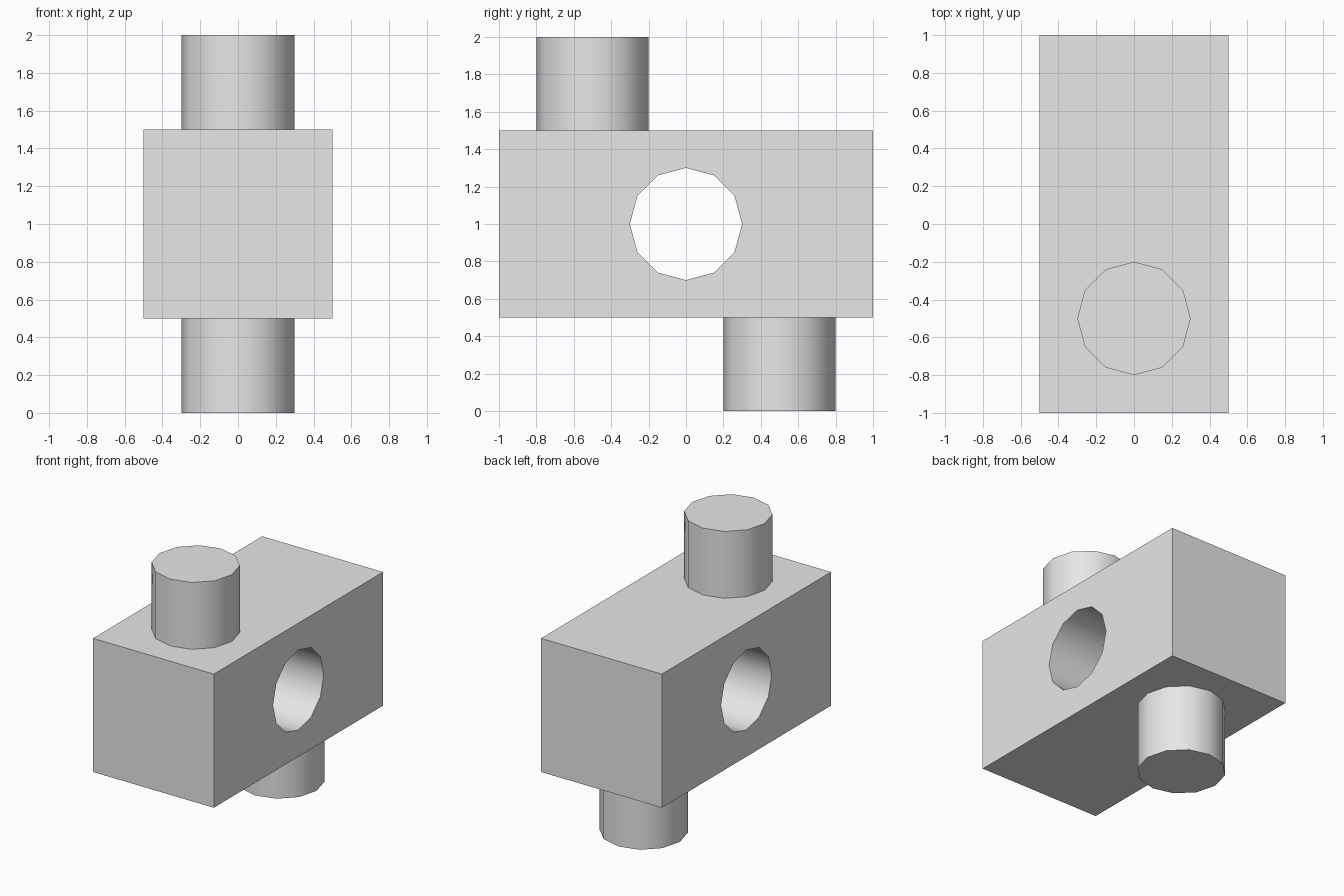
import bpy
from math import radians

if "Cube" in bpy.data.objects:
    bpy.data.objects.remove(bpy.data.objects["Cube"], do_unlink=True)

RADIUS = 0.3
SIDES = 12

grey = bpy.data.materials.new("light grey")
grey.use_nodes = True
grey.diffuse_color = (0.8, 0.8, 0.8, 1)
grey.node_tree.nodes["Principled BSDF"].inputs["Base Color"].default_value = (0.8, 0.8, 0.8, 1)


def cylinder(name, location, depth, rotation=(0, 0, 0)):
    bpy.ops.mesh.primitive_cylinder_add(
        vertices=SIDES, radius=RADIUS, depth=depth, location=location, rotation=rotation)
    obj = bpy.context.object
    obj.name = name
    obj.data.materials.append(grey)
    return obj


def shade(obj):
    bpy.ops.object.select_all(action="DESELECT")
    obj.select_set(True)
    bpy.context.view_layer.objects.active = obj
    bpy.ops.object.shade_smooth_by_angle(angle=radians(35))


# Main block
bpy.ops.mesh.primitive_cube_add(size=1, location=(0, 0, 1))
block = bpy.context.object
block.name = "block"
block.scale = (1, 2, 1)
bpy.ops.object.transform_apply(location=False, rotation=False, scale=True)
block.data.materials.append(grey)

# Hole through the block from side to side
cutter = cylinder("hole_cutter", (0, 0, 1), 1.4, (0, radians(90), 0))
cut = block.modifiers.new("side_hole", "BOOLEAN")
cut.operation = "DIFFERENCE"
cut.solver = "EXACT"
cut.object = cutter
bpy.ops.object.select_all(action="DESELECT")
block.select_set(True)
bpy.context.view_layer.objects.active = block
bpy.ops.object.modifier_apply(modifier=cut.name)
bpy.data.objects.remove(cutter, do_unlink=True)
shade(block)

# Pegs: one on top at the front, one underneath at the back
for name, y, z in (("top_peg", -0.5, 1.75), ("bottom_peg", 0.5, 0.25)):
    shade(cylinder(name, (0, y, z), 0.5))
